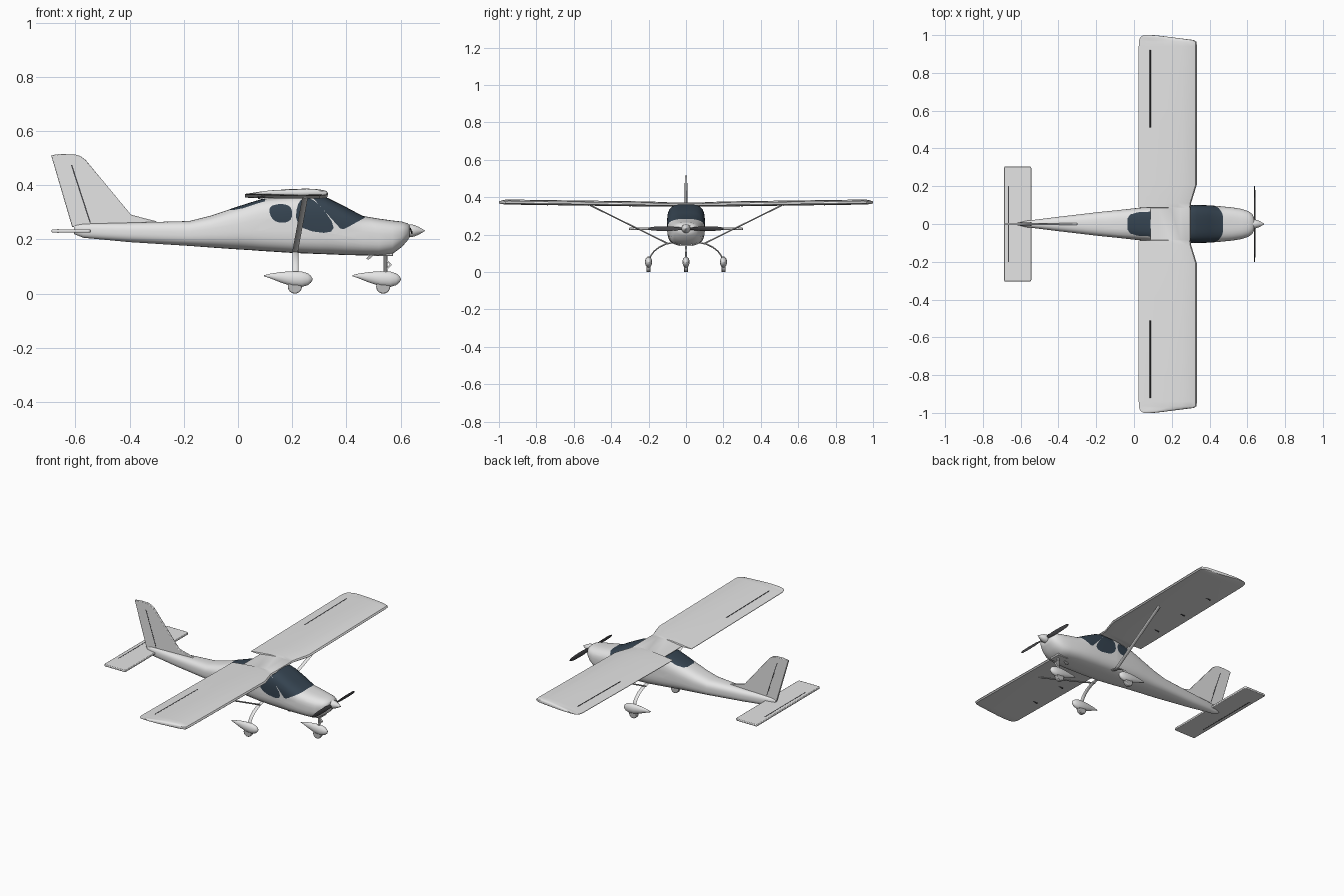
import bpy, bmesh, math
from mathutils import Vector

if "Cube" in bpy.data.objects:
    bpy.data.objects.remove(bpy.data.objects["Cube"])


def material(name, rgb):
    m = bpy.data.materials.new(name)
    m.diffuse_color = (*rgb, 1)
    m.use_nodes = True
    m.node_tree.nodes["Principled BSDF"].inputs["Base Color"].default_value = m.diffuse_color
    return m


white = material("white_paint", (0.78, 0.78, 0.78))
glass = material("tinted_glass", (0.035, 0.056, 0.08))
dark = material("dark_grey", (0.06, 0.06, 0.065))
grey = material("wheel_grey", (0.5, 0.5, 0.5))


def finish(name, bm, *mats):
    bmesh.ops.recalc_face_normals(bm, faces=bm.faces)
    me = bpy.data.meshes.new(name)
    bm.to_mesh(me)
    bm.free()
    ob = bpy.data.objects.new(name, me)
    bpy.context.collection.objects.link(ob)
    for m in mats:
        me.materials.append(m)
    return ob


def loft_bm(rings):
    bm = bmesh.new()
    rows = [[bm.verts.new(p) for p in r] for r in rings]
    n = len(rows[0])
    for a, b in zip(rows, rows[1:]):
        for i in range(n):
            j = (i + 1) % n
            bm.faces.new((a[i], a[j], b[j], b[i]))
    bm.faces.new(rows[0])
    bm.faces.new(rows[-1])
    return bm


def loft(name, rings, mat):
    return finish(name, loft_bm(rings), mat)


def section(x, y, z, hw, hh, n=2.0, count=20):
    """Superellipse ring facing along x."""
    pts = []
    for i in range(count):
        a = 2 * math.pi * (i + 0.5) / count
        c, s = math.cos(a), math.sin(a)
        pts.append((x, y + hw * math.copysign(abs(c) ** (2 / n), c),
                    z + hh * math.copysign(abs(s) ** (2 / n), s)))
    return pts


def beam(name, path, chord, thick, mat, count=10):
    """Oval bar along a path in the y-z plane, chord lying along x."""
    path = [Vector(p) for p in path]
    rings = []
    for i, p in enumerate(path):
        t = path[min(i + 1, len(path) - 1)] - path[max(i - 1, 0)]
        side = Vector((1, 0, 0))
        nor = t.cross(side).normalized()
        rings.append([p + side * chord / 2 * math.cos(2 * math.pi * k / count)
                      + nor * thick / 2 * math.sin(2 * math.pi * k / count)
                      for k in range(count)])
    return loft(name, rings, mat)


def plate(name, pts, depth, mat, bevel=0.0):
    """Flat outline extruded along depth, centred on the outline plane."""
    d = Vector(depth)
    ob = loft(name, [[Vector(p) + d * s for p in pts] for s in (-0.5, 0.5)], mat)
    if bevel:
        b = ob.modifiers.new("edge", "BEVEL")
        b.width, b.segments = bevel, 2
    return ob


def rounded(poly, times=2):
    for _ in range(times):
        out = []
        for (a, b), (c, d) in zip(poly, poly[1:] + poly[:1]):
            out += [(a * .75 + c * .25, b * .75 + d * .25), (a * .25 + c * .75, b * .25 + d * .75)]
        poly = out
    return poly


# Fuselage: x, bottom, top, half width, squareness
stations = [(-.605, .220, .254, .008, 2.2), (-.57, .206, .258, .017, 2.4), (-.4, .19, .262, .038, 2.6),
            (-.18, .176, .268, .064, 2.8), (-.1, .17, .288, .072, 2.8), (0, .163, .322, .083, 2.9),
            (.05, .16, .338, .088, 3.1), (.09, .157, .35, .091, 3.3), (.2, .15, .361, .1, 3.5),
            (.3, .146, .362, .101, 3.5), (.33, .145, .354, .101, 3.4), (.4, .142, .319, .099, 3.2),
            (.46, .141, .287, .094, 3), (.52, .14, .277, .088, 3), (.57, .146, .27, .08, 2.8),
            (.605, .172, .266, .068, 2.6), (.625, .195, .26, .054, 2.4), (.634, .208, .252, .036, 2.2)]
body = loft_bm([section(x, 0, (b + t) / 2, w, (t - b) / 2, n, 36) for x, b, t, w, n in stations])

# Windows are cut into the fuselage; axis 2 = seen from the side, axis 1 = seen from above
windows = [
    (2, rounded([(.108, .328), (.2, .332), (.2, .262), (.128, .262)])),
    (2, rounded([(.21, .238), (.382, .216), (.285, .354), (.22, .352)])),
    (2, [(.272, .358), (.285, .38), (.36, .38), (.462, .296), (.472, .284), (.46, .274),
         (.41, .248), (.392, .238), (.378, .24)]),
    (1, [(.1, .066), (.1, -.066), (.02, -.062), (-.02, -.05), (-.034, -.03),
         (-.034, .03), (-.02, .05), (.02, .062)]),
]
for axis, poly in windows:
    us, vs = zip(*poly)
    mid = (sum(us) / len(us), sum(vs) / len(vs))

    def near(f):
        c = [(v.co.x, v.co[axis]) for v in f.verts]
        high = axis == 2 or min(v.co.z for v in f.verts) > .23
        return (high and min(p[0] for p in c) < max(us) and max(p[0] for p in c) > min(us)
                and min(p[1] for p in c) < max(vs) and max(p[1] for p in c) > min(vs))

    planes = []
    for (a, b), (c, d) in zip(poly, poly[1:] + poly[:1]):
        no = Vector((d - b, 0, 0))
        no[axis] = a - c
        co = Vector((a, 0, 0))
        co[axis] = b
        m = Vector((mid[0], 0, 0))
        m[axis] = mid[1]
        if no.dot(m - co) > 0:
            no = -no
        planes.append((co, no.normalized()))
        fs = [f for f in body.faces if near(f)]
        geom = fs + list({e for f in fs for e in f.edges}) + list({v for f in fs for v in f.verts})
        bmesh.ops.bisect_plane(body, geom=geom, dist=1e-5, plane_co=co, plane_no=no)
    for f in body.faces:
        p = f.calc_center_median()
        if (axis == 2 or p.z > .25) and all((p - co).dot(no) < 1e-5 for co, no in planes):
            f.material_index = 1
finish("fuselage", body, white, glass)

# Wing: y, trailing edge, leading edge, thickness factor
airfoil = [(0, 0), (.02, .009), (.1, .015), (.25, .018), (.5, .016), (.8, .006), (1, -.002),
           (1, -.005), (.5, -.009), (.1, -.009), (.02, -.006)]
half = [(.085, .088, .3, .8), (.088, .025, .3, .8), (.11, .025, .302, .85), (.21, .025, .333, 1),
        (.94, .025, .333, 1), (.965, .026, .331, .95), (.974, .028, .315, .85),
        (.986, .032, .22, .7), (.995, .04, .15, .5), (1, .052, .105, .25)]


def wing_z(y):
    return .357 + .0135 * abs(y)


span = [(-y, t, l, k) for y, t, l, k in reversed(half)] + half
loft("wing", [[(l - s * (l - t), y, wing_z(y) + k * z) for s, z in airfoil] for y, t, l, k in span], white)

# Tail surfaces
fin = [(-.612, .245), (-.69, .511), (-.65, .516), (-.605, .515), (-.582, .508), (-.562, .493),
       (-.395, .291), (-.3, .267), (-.3, .25)]
plate("fin", [(x, 0, z) for x, z in fin], (0, .012, 0), white, .003)
plate("rudder_gap", [(-.617, 0, .475), (-.612, 0, .475), (-.543, 0, .262), (-.548, 0, .262)], (0, .0135, 0), dark)
tail = [(-.688, -.3), (-.683, -.305), (-.55, -.305), (-.543, -.297),
        (-.543, .297), (-.55, .305), (-.683, .305), (-.688, .3)]
plate("tailplane", [(x, y, .231) for x, y in tail], (0, 0, .012), white, .004)
plate("elevator_gap", [(-.667, -.2, .231), (-.662, -.2, .231), (-.662, .2, .231), (-.667, .2, .231)],
      (0, 0, .0135), dark)


def wheel_and_fairing(name, x, y):
    # Teardrop fairing with the tyre showing underneath
    prof = [(-.114, .066, .002, .002), (-.09, .065, .009, .007), (-.05, .06, .02, .014), (-.01, .055, .028, .019),
            (.025, .053, .029, .019), (.048, .053, .022, .015), (.06, .053, .012, .009), (.065, .053, .002, .002)]
    loft(name + "_fairing", [section(x + dx, y, z, w, h) for dx, z, h, w in prof], white)
    ring = [(x + .026 * math.cos(a), z) for a, z in
            [(2 * math.pi * i / 24, .026 + .026 * math.sin(2 * math.pi * i / 24)) for i in range(24)]]
    plate(name + "_wheel", [(px, y, z) for px, z in ring], (0, .022, 0), grey, .004)


wheel_and_fairing("nose", .536, 0)
for s, side in ((1, "left"), (-1, "right")):
    wheel_and_fairing(side + "_main", .21, s * .2)
    # Bowed main leg
    beam(side + "_main_leg", [(.212, s * y, z) for y, z in
         [(.07, .158), (.11, .149), (.145, .132), (.17, .112), (.187, .09), (.196, .065)]], .022, .008, white)
    # Wing strut
    beam(side + "_wing_strut", [(.21, s * .092, .15), (.248, s * .512, .357)], .021, .008, white)
    # Aileron gap and hinge brackets
    beam(side + "_aileron_gap", [(.086, s * y, wing_z(y) + .006) for y in (.51, .92)], .006, .003, dark)
    for y in (.3, .52, .74):
        plate(side + "_hinge_bracket", [(.075, s * y, .345 + .0135 * y), (.105, s * y, .35 + .0135 * y),
              (.105, s * y, .36 + .0135 * y), (.07, s * y, .357 + .0135 * y)], (0, .005, 0), dark)
    # Propeller blade
    rings = []
    for y, c, tw in [(0, .008, 60), (.03, .011, 50), (.08, .014, 32), (.14, .013, 22), (.185, .01, 16), (.2, .004, 14)]:
        t = math.radians(tw) * s
        ring = []
        for k in range(10):
            a = 2 * math.pi * k / 10
            u, v = c * math.cos(a), .0025 * math.sin(a)
            ring.append((.639 + u * math.sin(t) * .6 + v * math.cos(t), s * y, .232 + u * math.cos(t) - v * math.sin(t)))
        rings.append(ring)
    loft(side + "_propeller_blade", rings, dark)

# Spinner
loft("spinner", [section(x, 0, .232, r, r) for x, r in
     [(.62, .024), (.642, .0235), (.655, .02), (.668, .014), (.68, .007), (.69, .001)]], white)

# Nose leg with scissor link, and exhaust pipe
loft("nose_leg", [section(x, 0, z, .007, .007, 2, 10) for x, z in [(.54, .15), (.5401, .15)]]
     and [[(.545 + .007 * math.cos(a), .007 * math.sin(a), z) for a in [math.tau * i / 10 for i in range(10)]]
          for z in (.07, .15)], white)
plate("scissor_link", [(.548, 0, .128), (.568, 0, .107), (.548, 0, .086), (.548, 0, .094), (.56, 0, .107),
      (.548, 0, .12)], (0, .012, 0), white)
plate("cowl_outlet", [(.5, 0, .15), (.5, 0, .139), (.572, 0, .139), (.572, 0, .16)], (0, .07, 0), white, .002)
plate("exhaust_pipe", [(.474, 0, .129), (.482, 0, .125), (.505, 0, .145), (.49, 0, .148)], (0, .01, 0), grey)

for ob in bpy.data.objects:
    ob.select_set(True)
    bpy.context.view_layer.objects.active = ob
bpy.ops.object.shade_smooth_by_angle(angle=math.radians(35))
